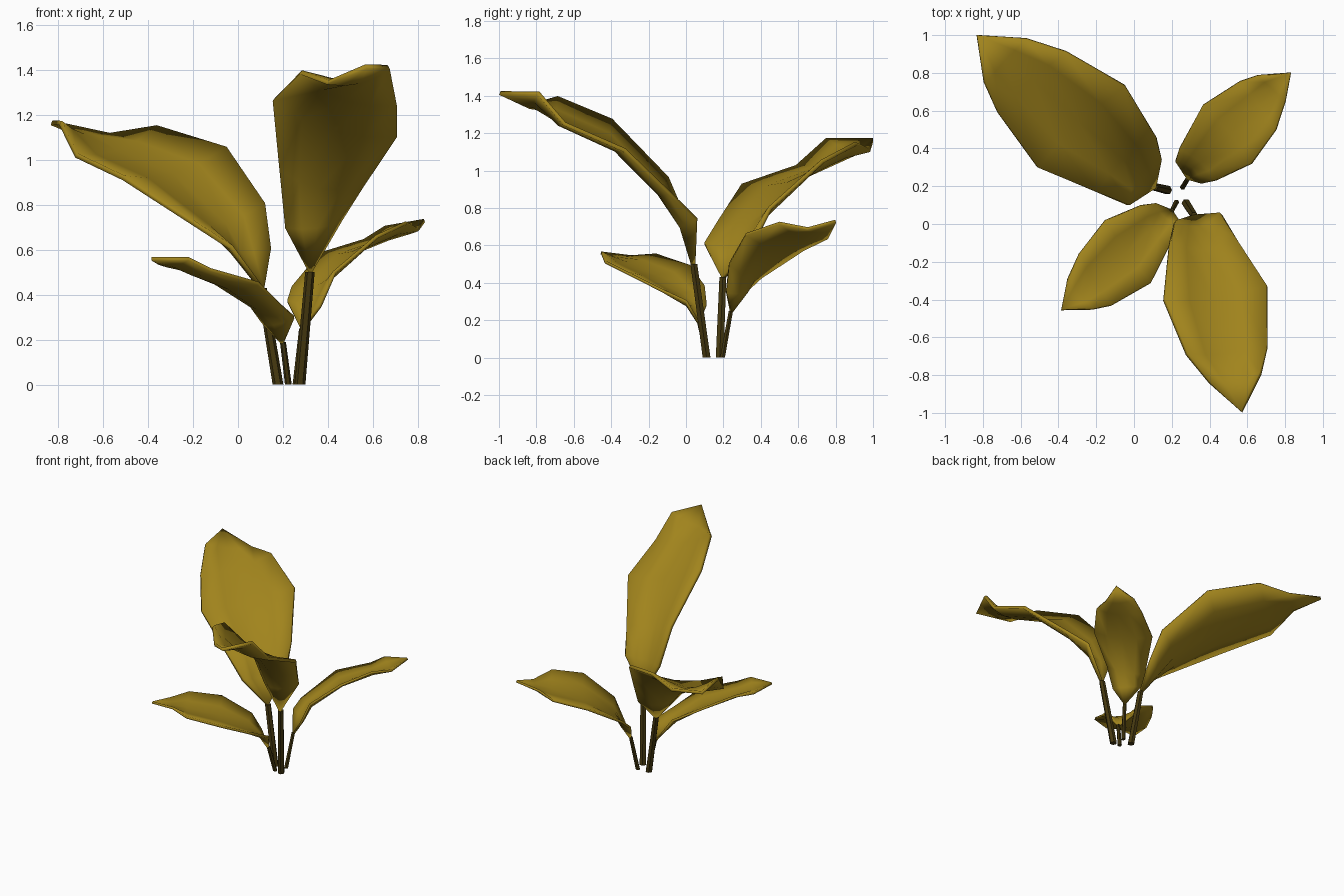
import bpy
from math import cos, sin, pi
from mathutils import Vector

if "Cube" in bpy.data.objects:
    bpy.data.objects.remove(bpy.data.objects["Cube"])


def material(name, rgb):
    m = bpy.data.materials.new(name)
    m.diffuse_color = (*rgb, 1)
    m.use_nodes = True
    m.node_tree.nodes["Principled BSDF"].inputs["Base Color"].default_value = m.diffuse_color
    return m


leaf_mat = material("mustard_leaf", (0.355, 0.23, 0.012))
stem_mat = material("dark_brown_stem", (0.06, 0.04, 0.005))


def make_object(name, verts, faces, mat):
    me = bpy.data.meshes.new(name)
    me.from_pydata([tuple(v) for v in verts], [], faces)
    me.materials.append(mat)
    ob = bpy.data.objects.new(name, me)
    bpy.context.collection.objects.link(ob)
    bpy.context.view_layer.objects.active = ob
    ob.select_set(True)
    bpy.ops.object.shade_smooth_by_angle(angle=0.9)
    ob.select_set(False)
    return ob


# Leaf blade: two edges, pinched at base and tip, cupped along the midrib
def leaf(name, base, left, right, tip, sag, thick):
    base, tip = Vector(base), Vector(tip)
    L = [Vector(p) for p in left]
    R = [Vector(p) for p in right]
    mids = [base] + [(a + b) / 2 for a, b in zip(L, R)] + [tip]
    cols = (-1, -0.5, 0, 0.5, 1)
    verts = [base]
    for i, (a, b) in enumerate(zip(L, R)):
        n = (b - a).cross(mids[i + 2] - mids[i]).normalized()
        if n.z < 0:
            n = -n
        depth = sag * (0.95, 1, 1, 0.85, 0.5)[i]
        for t in cols:
            verts.append(a.lerp(b, (t + 1) / 2) - n * depth * (1 - t * t))
    verts.append(tip)
    k, last = len(cols), len(verts) - 1
    faces = []
    for c in range(k - 1):
        faces.append((0, 1 + c, 2 + c))
        for r in range(len(L) - 1):
            o = 1 + r * k + c
            faces.append((o, o + k, o + k + 1, o + 1))
        o = 1 + (len(L) - 1) * k + c
        faces.append((o, last, o + 1))
    ob = make_object(name, verts, faces, leaf_mat)
    sol = ob.modifiers.new("thickness", 'SOLIDIFY')
    sol.thickness = thick
    sol.offset = 0


# Stem: six-sided tapering rod standing on the ground
def stem(name, foot, top, r):
    verts = []
    for p, rad in ((Vector(foot), r), (Vector(top), r * 0.88)):
        for i in range(6):
            a = i * pi / 3
            verts.append(p + Vector((cos(a) * rad, sin(a) * rad, 0)))
    faces = [(i, (i + 1) % 6, 6 + (i + 1) % 6, 6 + i) for i in range(6)]
    faces += [(5, 4, 3, 2, 1, 0), (6, 7, 8, 9, 10, 11)]
    make_object(name, verts, faces, stem_mat)


# Large back left leaf
leaf("back_left_leaf", (0.11, 0.195, 0.42),
     [(-0.03, 0.10, 0.61), (-0.2, 0.17, 0.72), (-0.51, 0.30, 0.92), (-0.72, 0.59, 1.02), (-0.79, 0.75, 1.165)],
     [(0.145, 0.35, 0.60), (0.12, 0.45, 0.80), (-0.05, 0.73, 1.05), (-0.36, 0.91, 1.145), (-0.57, 0.98, 1.11)],
     (-0.83, 1.0, 1.165), 0.065, 0.022)
stem("back_left_stem", (0.178, 0.18, 0), (0.107, 0.197, 0.43), 0.024)

# Large front leaf
leaf("front_leaf", (0.32, 0.04, 0.49),
     [(0.215, 0.01, 0.70), (0.19, -0.10, 0.96), (0.16, -0.40, 1.27), (0.28, -0.69, 1.39), (0.40, -0.84, 1.345)],
     [(0.46, 0.055, 0.74), (0.55, -0.09, 0.88), (0.705, -0.33, 1.11), (0.705, -0.65, 1.25), (0.67, -0.79, 1.415)],
     (0.57, -0.995, 1.415), 0.065, 0.022)
stem("front_stem", (0.276, 0.11, 0), (0.32, 0.042, 0.5), 0.024)

# Small front left leaf
leaf("front_left_leaf", (0.2, 0.07, 0.18),
     [(0.11, 0.11, 0.28), (0.04, 0.10, 0.38), (-0.15, 0.02, 0.49), (-0.29, -0.16, 0.55), (-0.35, -0.29, 0.54)],
     [(0.25, 0.0, 0.30), (0.18, -0.13, 0.36), (0.09, -0.31, 0.45), (-0.12, -0.43, 0.51), (-0.22, -0.45, 0.56)],
     (-0.385, -0.455, 0.56), 0.04, 0.016)
stem("front_left_stem", (0.224, 0.115, 0), (0.2, 0.07, 0.19), 0.015)

# Small back right leaf
leaf("back_right_leaf", (0.285, 0.24, 0.24),
     [(0.22, 0.335, 0.37), (0.24, 0.40, 0.43), (0.365, 0.63, 0.58), (0.56, 0.755, 0.64), (0.655, 0.785, 0.70)],
     [(0.365, 0.215, 0.35), (0.43, 0.23, 0.50), (0.62, 0.32, 0.66), (0.75, 0.50, 0.72), (0.80, 0.65, 0.69)],
     (0.83, 0.80, 0.73), 0.04, 0.016)
stem("back_right_stem", (0.258, 0.195, 0), (0.285, 0.24, 0.25), 0.015)
